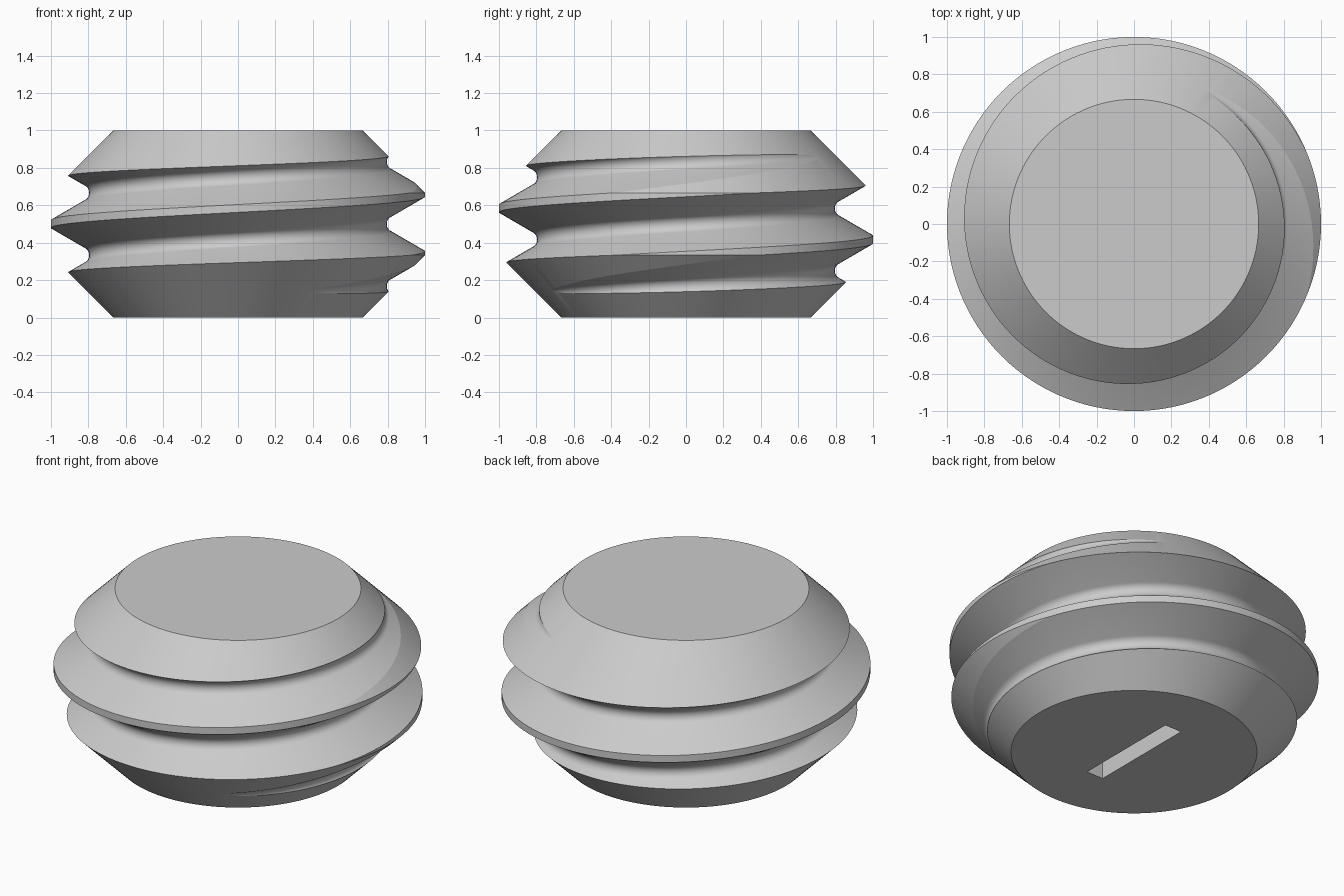
import bpy, bmesh
from math import pi, sin, cos, sqrt, radians

cube = bpy.data.objects.get("Cube")
if cube:
    bpy.data.objects.remove(cube, do_unlink=True)

SEG = 120                 # columns around the axis
PITCH = 1 / 3
TURNS = 9                 # overlong, trimmed by the chamfer envelope
END_R = 2 / 3             # radius of the flat ends
H = PITCH * sqrt(3) / 2   # height of the sharp 60 degree thread triangle

steel = bpy.data.materials.new("plain_grey")
steel.use_nodes = True
GREY = (0.6, 0.6, 0.6, 1)
steel.diffuse_color = GREY
steel.node_tree.nodes["Principled BSDF"].inputs["Base Color"].default_value = GREY


def make_object(name, bm):
    bmesh.ops.recalc_face_normals(bm, faces=bm.faces[:])
    mesh = bpy.data.meshes.new(name)
    bm.to_mesh(mesh)
    bm.free()
    mesh.materials.append(steel)
    obj = bpy.data.objects.new(name, mesh)
    bpy.context.collection.objects.link(obj)
    return obj


def groove_profile():
    """One pitch of thread as (z, r): flank, rounded root, flank."""
    edge = PITCH * 7 / 16
    root = PITCH / 8 / cos(radians(30))
    centre = 1 - 5 / 8 * H + root / 2
    pts = [(-edge, 1)]
    for i in range(13):
        a = radians(-60 + 10 * i)
        pts.append((root * sin(a), centre - root * cos(a)))
    return pts + [(edge, 1)]


def threaded_rod():
    bm = bmesh.new()
    profile = groove_profile()
    m = len(profile)
    cols = []
    for i in range(SEG):
        a = 2 * pi * i / SEG
        col = []
        for t in range(TURNS):
            base = 0.5 + (t - 4 + i / SEG) * PITCH
            col += [bm.verts.new((r * cos(a), r * sin(a), base + z)) for z, r in profile]
        cols.append(col)
    rows = m * TURNS
    for i in range(SEG):
        # the last column joins the first one a full pitch higher
        nxt, shift = (cols[i + 1], 0) if i < SEG - 1 else (cols[0], m)
        for j in range(rows - 1 - shift):
            bm.faces.new((cols[i][j], nxt[j + shift], nxt[j + shift + 1], cols[i][j + 1]))
    # close both helical ends with fans
    border = [e for e in bm.edges if e.is_boundary]
    for upper in (False, True):
        ring = [e for e in border if (e.verts[0].co.z > 0.5) == upper]
        z = sum(e.verts[0].co.z for e in ring) / len(ring)
        apex = bm.verts.new((0, 0, z))
        for e in ring:
            bm.faces.new((e.verts[0], e.verts[1], apex))
    return make_object("threaded_plug", bm)


def chamfer_envelope():
    """Two 45 degree frustums, base to base."""
    bm = bmesh.new()
    rings = []
    for z, r in ((0, END_R), (0.5, END_R + 0.5), (1, END_R)):
        rings.append([bm.verts.new((r * cos(2 * pi * i / SEG), r * sin(2 * pi * i / SEG), z))
                      for i in range(SEG)])
    for low, high in zip(rings, rings[1:]):
        for i in range(SEG):
            k = (i + 1) % SEG
            bm.faces.new((low[i], low[k], high[k], high[i]))
    bm.faces.new(rings[0])
    bm.faces.new(rings[-1])
    return make_object("chamfer_cutter", bm)


def slot_cutter():
    bm = bmesh.new()
    bmesh.ops.create_cube(bm, size=1)
    bmesh.ops.scale(bm, vec=(0.11, 0.66, 0.6), verts=bm.verts[:])
    return make_object("slot_cutter", bm)


def cut(target, tool, operation):
    tool.hide_render = True
    mod = target.modifiers.new(operation.lower(), 'BOOLEAN')
    mod.operation = operation
    mod.solver = 'EXACT'
    mod.object = tool
    bpy.ops.object.modifier_apply(modifier=mod.name)
    bpy.data.objects.remove(tool, do_unlink=True)


# Thread trimmed to the chamfered plug, with a driver slot underneath
plug = threaded_rod()
bpy.ops.object.select_all(action='DESELECT')
plug.select_set(True)
bpy.context.view_layer.objects.active = plug
cut(plug, chamfer_envelope(), 'INTERSECT')
cut(plug, slot_cutter(), 'DIFFERENCE')
bpy.ops.object.shade_smooth_by_angle(angle=radians(13))
